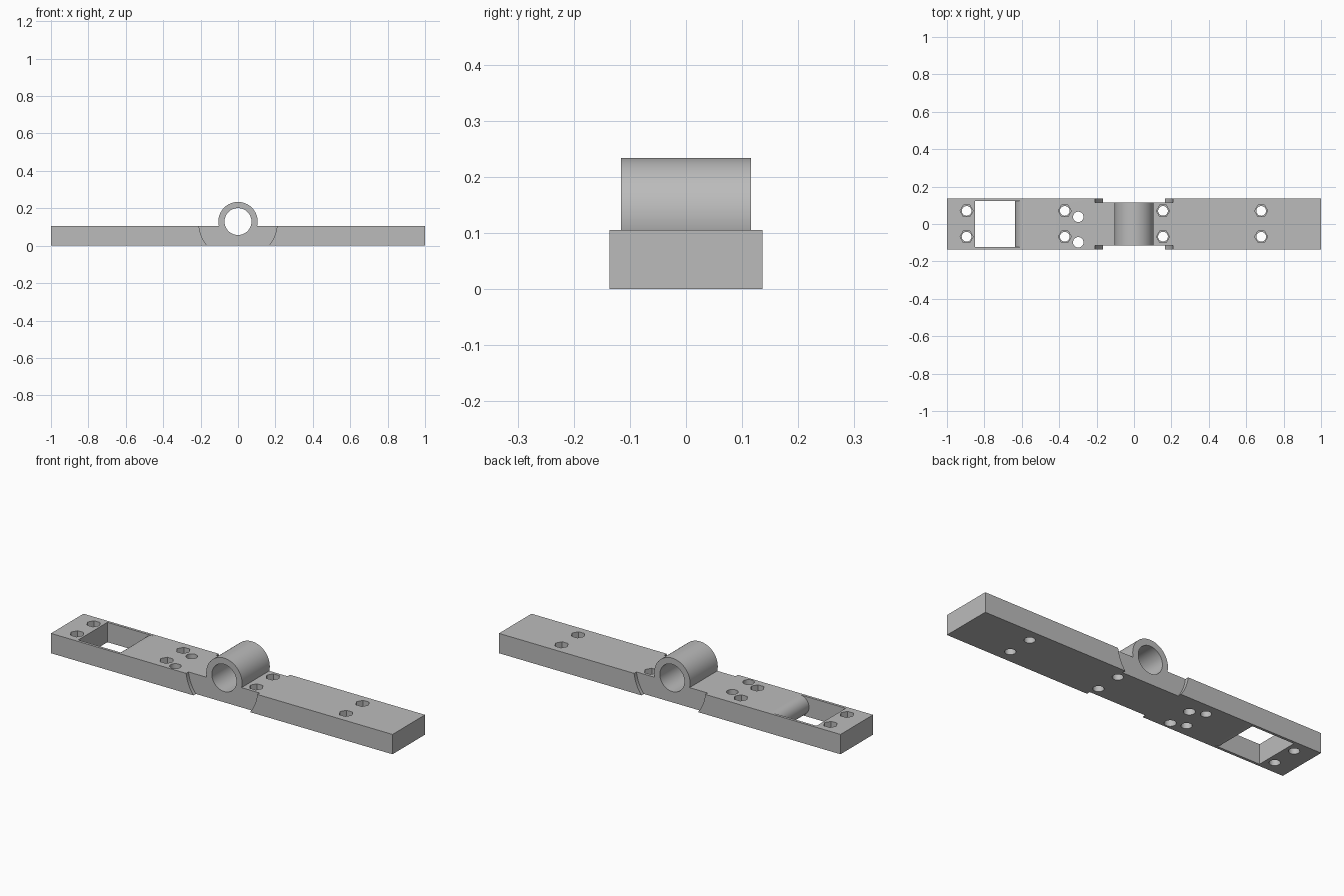
import bpy
import bmesh
from math import pi, sin, cos
from mathutils import Matrix, Vector

old = bpy.data.objects.get("Cube")
if old:
    bpy.data.objects.remove(old)

LENGTH, HALF_W, HEIGHT = 2.0, 0.136, 0.105
HUB_HALF_W, HUB_Z, HUB_R, BORE_R, SWEEP_R = 0.116, 0.129, 0.105, 0.072, 0.21

grey = bpy.data.materials.new("mid_grey")
grey.use_nodes = True
colour = (0.5, 0.5, 0.5, 1)
grey.diffuse_color = colour
grey.node_tree.nodes["Principled BSDF"].inputs["Base Color"].default_value = colour


def finish(name, bm):
    bmesh.ops.recalc_face_normals(bm, faces=bm.faces)
    mesh = bpy.data.meshes.new(name)
    bm.to_mesh(mesh)
    bm.free()
    obj = bpy.data.objects.new(name, mesh)
    bpy.context.collection.objects.link(obj)
    mesh.materials.append(grey)
    return obj


def box(name, low, high):
    bm = bmesh.new()
    low, high = Vector(low), Vector(high)
    size = Matrix.Diagonal((*(high - low), 1))
    bmesh.ops.create_cube(bm, size=1, matrix=Matrix.Translation((low + high) / 2) @ size)
    return finish(name, bm)


def prism(name, centre, radius, depth, sides, axis="Z"):
    bm = bmesh.new()
    turn = Matrix.Rotation(pi / 2, 4, "X") if axis == "Y" else Matrix.Rotation(pi / 2, 4, "Z")
    bmesh.ops.create_cone(bm, cap_ends=True, segments=sides, radius1=radius, radius2=radius,
                          depth=depth, matrix=Matrix.Translation(centre) @ turn)
    return finish(name, bm)


def extrude_y(name, outline, half_width):
    bm = bmesh.new()
    face = bm.faces.new([bm.verts.new((x, -half_width, z)) for x, z in outline])
    moved = bmesh.ops.extrude_face_region(bm, geom=[face])["geom"]
    verts = [v for v in moved if isinstance(v, bmesh.types.BMVert)]
    bmesh.ops.translate(bm, verts=verts, vec=(0, 2 * half_width, 0))
    return finish(name, bm)


def combine(target, tool, operation="DIFFERENCE"):
    mod = target.modifiers.new(operation, "BOOLEAN")
    mod.operation = operation
    mod.solver = "EXACT"
    mod.object = tool
    bpy.context.view_layer.objects.active = target
    bpy.ops.object.modifier_apply(modifier=mod.name)
    bpy.data.objects.remove(tool)


# Long bar
arm = box("hinged_bar", (-LENGTH / 2, -HALF_W, 0), (LENGTH / 2, HALF_W, HEIGHT))

# Curved clearance on both sides of the hub
for side in (-1, 1):
    combine(arm, prism("clearance_cutter", (0, side * (HUB_HALF_W + 0.1), HUB_Z),
                       SWEEP_R, 0.2, 96, "Y"))

# Pivot tube and its bore
combine(arm, prism("pivot_tube", (0, 0, HUB_Z), HUB_R, 2 * HUB_HALF_W, 64, "Y"), "UNION")
combine(arm, prism("bore_cutter", (0, 0, HUB_Z), BORE_R, 1, 64, "Y"))

# Window whose inner end wall is a rounded nose
nose_r = HEIGHT / 2
nose_x = -0.635 + nose_r
arc = [(nose_x - nose_r * sin(a), nose_r + nose_r * cos(a))
       for a in (pi * i / 24 for i in range(25))]
outline = [(-0.85, HEIGHT + 0.05), (nose_x, HEIGHT + 0.05)] + arc + [(nose_x, -0.05), (-0.85, -0.05)]
combine(arm, extrude_y("window_cutter", outline, 0.122))

# Screw holes with hexagonal nut pockets
for x in (-0.895, -0.37, 0.155, 0.68):
    for y in (-0.068, 0.07):
        combine(arm, prism("screw_cutter", (x, y, 0), 0.026, 0.5, 32))
        combine(arm, prism("nut_cutter", (x, y, HEIGHT), 0.035, 0.1, 6))

# Plain through holes
for y in (-0.098, 0.038):
    combine(arm, prism("pin_cutter", (-0.298, y, 0), 0.028, 0.5, 32))

bpy.ops.object.select_all(action="DESELECT")
arm.select_set(True)
bpy.context.view_layer.objects.active = arm
bpy.ops.object.shade_smooth_by_angle(angle=pi / 6)
